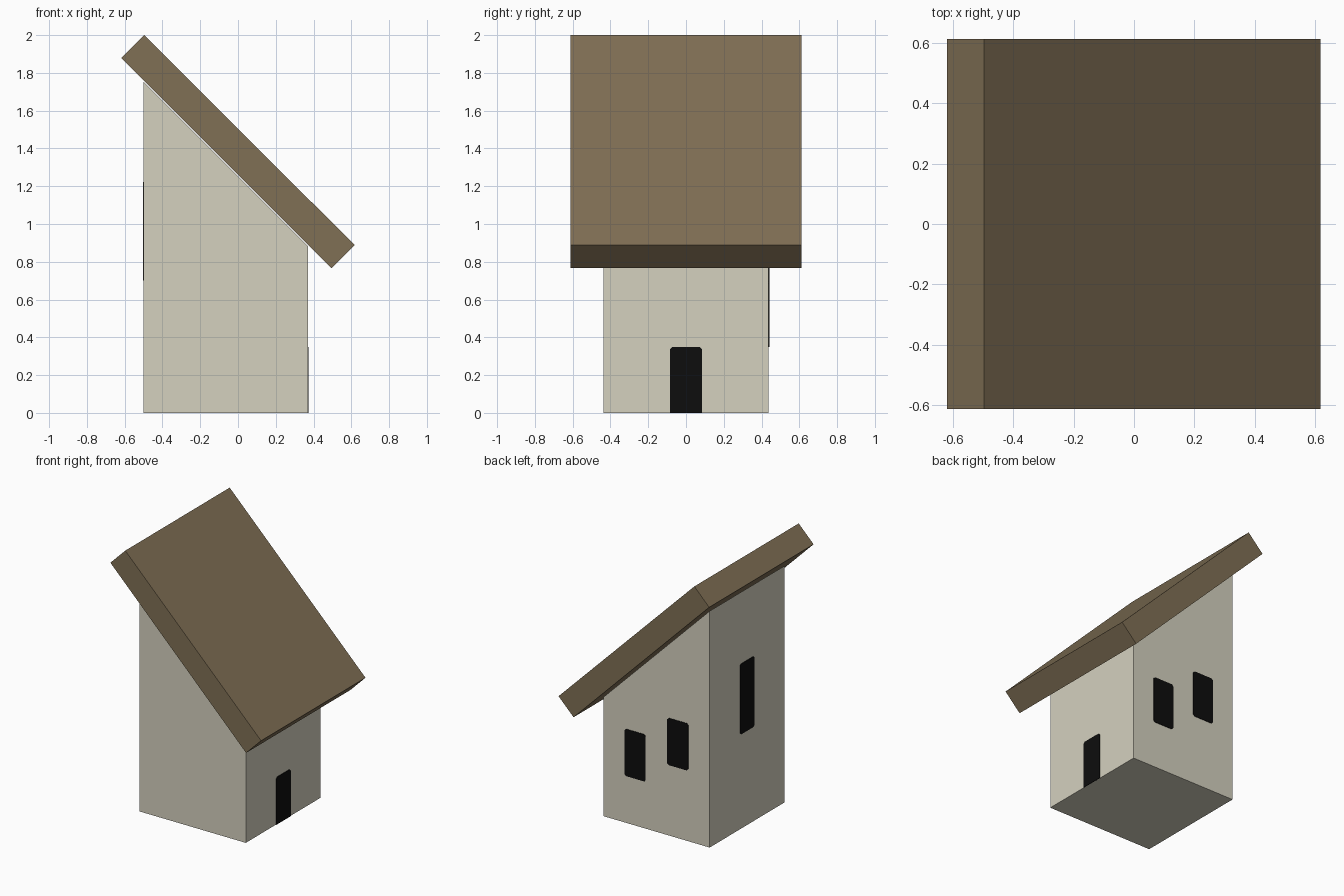
import bpy
from mathutils import Vector

if "Cube" in bpy.data.objects:
    bpy.data.objects.remove(bpy.data.objects["Cube"])


def material(name, rgb):
    m = bpy.data.materials.new(name)
    m.diffuse_color = (*rgb, 1)
    m.use_nodes = True
    m.node_tree.nodes["Principled BSDF"].inputs["Base Color"].default_value = m.diffuse_color
    return m


PLASTER = material("plaster", (0.66, 0.635, 0.52))
ROOF = material("brown roof", (0.215, 0.16, 0.09))
BLACK = material("black opening", (0.004, 0.004, 0.004))


def prism(name, profile, place, lo, hi, mat):
    """Extrude a 2D profile from lo to hi; place(a, b, d) gives the 3D point."""
    n = len(profile)
    verts = [Vector(place(a, b, d)) for d in (lo, hi) for a, b in profile]
    faces = [list(range(n)), list(range(n, 2 * n))]
    faces += [[i, (i + 1) % n, n + (i + 1) % n, n + i] for i in range(n)]
    # turn every face outward (all profiles are convex)
    centre = sum(verts, Vector()) / len(verts)
    for f in faces:
        p = [verts[i] for i in f]
        normal = (p[1] - p[0]).cross(p[2] - p[1])
        if normal.dot(sum(p, Vector()) / len(p) - centre) < 0:
            f.reverse()
    mesh = bpy.data.meshes.new(name)
    mesh.from_pydata(verts, [], faces)
    mesh.materials.append(mat)
    ob = bpy.data.objects.new(name, mesh)
    bpy.context.collection.objects.link(ob)
    return ob


def along_y(a, b, d):
    return (a, d, b)


def along_x(a, b, d):
    return (d, a, b)


def opening(name, centre, width, z0, z1, place, wall, outward, door=False):
    """Thin dark plate with clipped corners, just proud of a wall."""
    c, h = 0.012, width / 2
    l, r = centre - h, centre + h
    top = [(r, z1 - c), (r - c, z1), (l + c, z1), (l, z1 - c)]
    bottom = [(l, z0), (r, z0)] if door else [(l, z0 + c), (l + c, z0), (r - c, z0), (r, z0 + c)]
    lo, hi = sorted((wall - outward * 0.003, wall + outward * 0.004))
    prism(name, top + bottom, place, lo, hi, BLACK)


# walls with sloping top
prism("house_walls", [(-0.5, 0), (0.37, 0), (0.37, 0.882), (-0.5, 1.752)],
      along_y, -0.437, 0.437, PLASTER)

# single pitched roof slab
prism("roof_slab", [(-0.618, 1.878), (0.494, 0.766), (0.617, 0.889), (-0.496, 2.0)],
      along_y, -0.611, 0.611, ROOF)

# door on the low side, tall window on the high side
opening("door", 0, 0.168, 0, 0.35, along_x, 0.37, 1, door=True)
opening("tall_window", 0, 0.168, 0.7, 1.222, along_x, -0.5, -1)

# two stepped windows on the back gable
for i, (x, z) in enumerate([(0.11, 0.348), (-0.24, 0.523)]):
    opening(f"back_window_{i + 1}", x, 0.172, z, z + 0.348, along_y, 0.437, 1)
